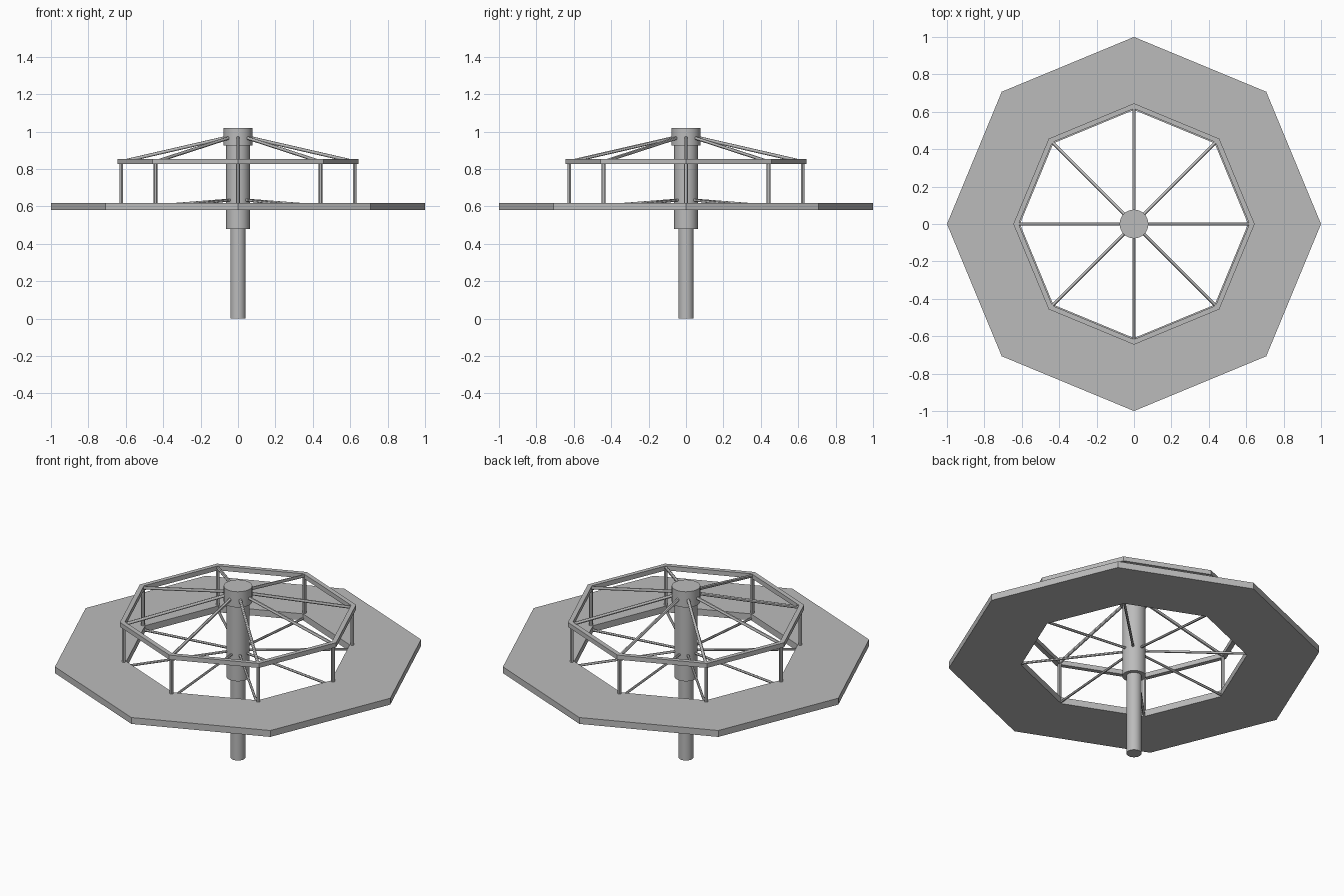
import bpy, bmesh
from math import cos, sin, tau
from mathutils import Vector

cube = bpy.data.objects.get("Cube")
if cube:
    bpy.data.objects.remove(cube, do_unlink=True)

steel = bpy.data.materials.new("grey_steel")
steel.use_nodes = True
grey = (0.5, 0.5, 0.5, 1)
steel.diffuse_color = grey
steel.node_tree.nodes["Principled BSDF"].inputs["Base Color"].default_value = grey

SIDES = 8


def finish(bm, name, smooth=False):
    bmesh.ops.recalc_face_normals(bm, faces=bm.faces)
    mesh = bpy.data.meshes.new(name)
    bm.to_mesh(mesh)
    bm.free()
    mesh.materials.append(steel)
    obj = bpy.data.objects.new(name, mesh)
    bpy.context.collection.objects.link(obj)
    if smooth:
        bpy.ops.object.select_all(action='DESELECT')
        obj.select_set(True)
        bpy.context.view_layer.objects.active = obj
        bpy.ops.object.shade_smooth_by_angle()
    return obj


def corner(i, r, z):
    a = tau * i / SIDES
    return Vector((r * cos(a), r * sin(a), z))


def octagon_ring(name, inner, outer, low, high):
    bm = bmesh.new()
    section = [(inner, low), (outer, low), (outer, high), (inner, high)]
    loops = [[bm.verts.new(corner(i, r, z)) for r, z in section] for i in range(SIDES)]
    for i in range(SIDES):
        a, b = loops[i], loops[(i + 1) % SIDES]
        for j in range(4):
            k = (j + 1) % 4
            bm.faces.new((a[j], b[j], b[k], a[k]))
    finish(bm, name)


def rod(bm, start, end, radius, segments):
    axis = end - start
    matrix = axis.to_track_quat('Z', 'Y').to_matrix().to_4x4()
    matrix.translation = (start + end) / 2
    bmesh.ops.create_cone(bm, cap_ends=True, segments=segments, radius1=radius,
                          radius2=radius, depth=axis.length, matrix=matrix)


def column(name, radius, low, high):
    bm = bmesh.new()
    rod(bm, Vector((0, 0, low)), Vector((0, 0, high)), radius, 32)
    finish(bm, name, True)


def radial_rods(name, start, end, radius):
    bm = bmesh.new()
    for i in range(SIDES):
        rod(bm, corner(i, *start), corner(i, *end), radius, 12)
    finish(bm, name, True)


# Octagonal seat and handrail
octagon_ring("seat_deck", 0.61, 1.0, 0.58, 0.618)
octagon_ring("hand_rail", 0.617, 0.645, 0.826, 0.853)

# Central pole with rotating sleeve and cap
column("ground_pole", 0.041, 0, 0.5)
column("pivot_sleeve", 0.063, 0.48, 0.94)
column("pivot_cap", 0.077, 0.925, 1.018)

# Supports and bracing
radial_rods("rail_posts", (0.624, 0.6), (0.624, 0.84), 0.01)
radial_rods("upper_braces", (0.04, 0.973), (0.628, 0.838), 0.009)
radial_rods("lower_braces", (0.04, 0.635), (0.62, 0.59), 0.007)
